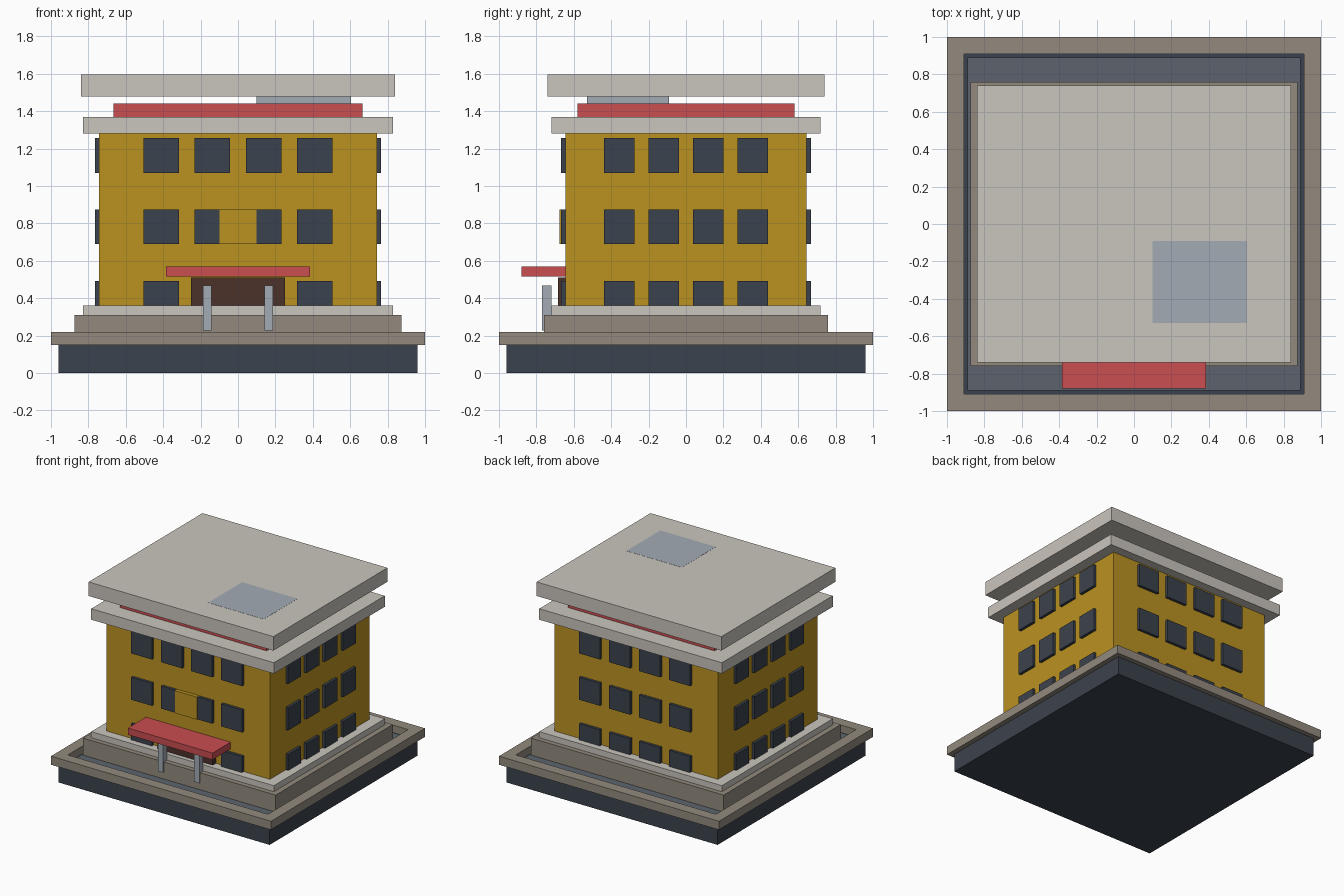
import bpy
import bmesh
from mathutils import Vector

default_cube = bpy.data.objects.get("Cube")
if default_cube:
    bpy.data.objects.remove(default_cube, do_unlink=True)


def to_linear(channel):
    value = channel / 255
    return value / 12.92 if value < 0.04 else ((value + 0.055) / 1.055) ** 2.4


def make_material(name, red, green, blue):
    material = bpy.data.materials.new(name)
    material.use_nodes = True
    colour = (to_linear(red), to_linear(green), to_linear(blue), 1)
    material.diffuse_color = colour
    shader = material.node_tree.nodes["Principled BSDF"]
    shader.inputs["Base Color"].default_value = colour
    shader.inputs["Roughness"].default_value = 0.8
    return material


ochre = make_material("ochre wall", 187, 146, 33)
stone = make_material("pale stone", 202, 197, 189)
taupe = make_material("taupe stone", 147, 138, 126)
navy = make_material("dark slate", 59, 66, 77)
paving = make_material("grey paving", 93, 100, 109)
red = make_material("red trim", 202, 77, 81)
brown = make_material("brown door", 75, 49, 41)
metal = make_material("pale metal", 163, 171, 180)


def add_box(bm, centre, size):
    """Add one axis-aligned box to a bmesh."""
    corners = bmesh.ops.create_cube(bm, size=1)["verts"]
    for vert in corners:
        vert.co = Vector(a * b + c for a, b, c in zip(vert.co, size, centre))


def build(name, material, boxes):
    """Make one object from (centre, size) boxes."""
    mesh = bpy.data.meshes.new(name)
    bm = bmesh.new()
    for centre, size in boxes:
        add_box(bm, centre, size)
    bm.to_mesh(mesh)
    bm.free()
    mesh.materials.append(material)
    item = bpy.data.objects.new(name, mesh)
    bpy.context.collection.objects.link(item)
    return item


def block(name, material, x, y, z):
    """Make one box from (low, high) ranges."""
    ranges = (x, y, z)
    centre = [(low + high) / 2 for low, high in ranges]
    size = [high - low for low, high in ranges]
    return build(name, material, [(centre, size)])


def slab(name, material, half_x, half_y, bottom, top):
    return block(name, material, (-half_x, half_x), (-half_y, half_y), (bottom, top))


# Ground: slate base, paved court and raised rim
slab("base", navy, 0.96, 0.96, 0, 0.15)
slab("court_floor", paving, 0.89, 0.89, 0.15, 0.17)
rim_boxes = []
for side in (-1, 1):
    rim_boxes.append(((0, side * 0.955, 0.185), (2, 0.09, 0.07)))
    rim_boxes.append(((side * 0.955, 0, 0.185), (0.09, 1.82, 0.07)))
build("court_rim", taupe, rim_boxes)

# Building body, from plinth to roof
wall_x, wall_y = 0.742, 0.645
slab("plinth", taupe, 0.875, 0.76, 0.17, 0.31)
slab("plinth_cap", stone, 0.83, 0.72, 0.31, 0.36)
slab("walls", ochre, wall_x, wall_y, 0.36, 1.28)
slab("cornice", stone, 0.83, 0.72, 1.28, 1.37)
slab("red_band", red, 0.665, 0.58, 1.37, 1.44)
slab("roof_slab", stone, 0.84, 0.74, 1.48, 1.595)
block("roof_unit", metal, (0.1, 0.605), (-0.53, -0.09), (1.44, 1.596))

# Windows: three rows of four on every wall
depth, height = 0.045, 0.185
rows = (0.4, 0.782, 1.163)
panes = {"front": [], "back": [], "left": [], "right": []}
for row, z in enumerate(rows):
    for place in (-1.5, -0.5, 0.5, 1.5):
        for wall, side in (("front", -1), ("back", 1)):
            behind_door = wall == "front" and row == 0 and abs(place) < 1
            if not behind_door:
                panes[wall].append(
                    ((place * 0.273, side * wall_y, z), (0.19, depth, height)))
        for wall, side in (("right", -1), ("left", 1)):
            panes[wall].append(
                ((side * wall_x, place * 0.238, z), (depth, 0.165, height)))
for wall, boxes in panes.items():
    build(wall + "_windows", navy, boxes)

# Entrance: panel above, door, canopy and its two posts
block("front_panel", ochre, (-0.1, 0.1), (-0.675, -wall_y), (0.69, 0.875))
block("door", brown, (-0.25, 0.25), (-0.685, -wall_y), (0.36, 0.51))
block("canopy", red, (-0.385, 0.385), (-0.88, -wall_y), (0.515, 0.57))
posts = [((side * 0.164, -0.745, 0.347), (0.046, 0.05, 0.24)) for side in (-1, 1)]
build("canopy_posts", metal, posts)
